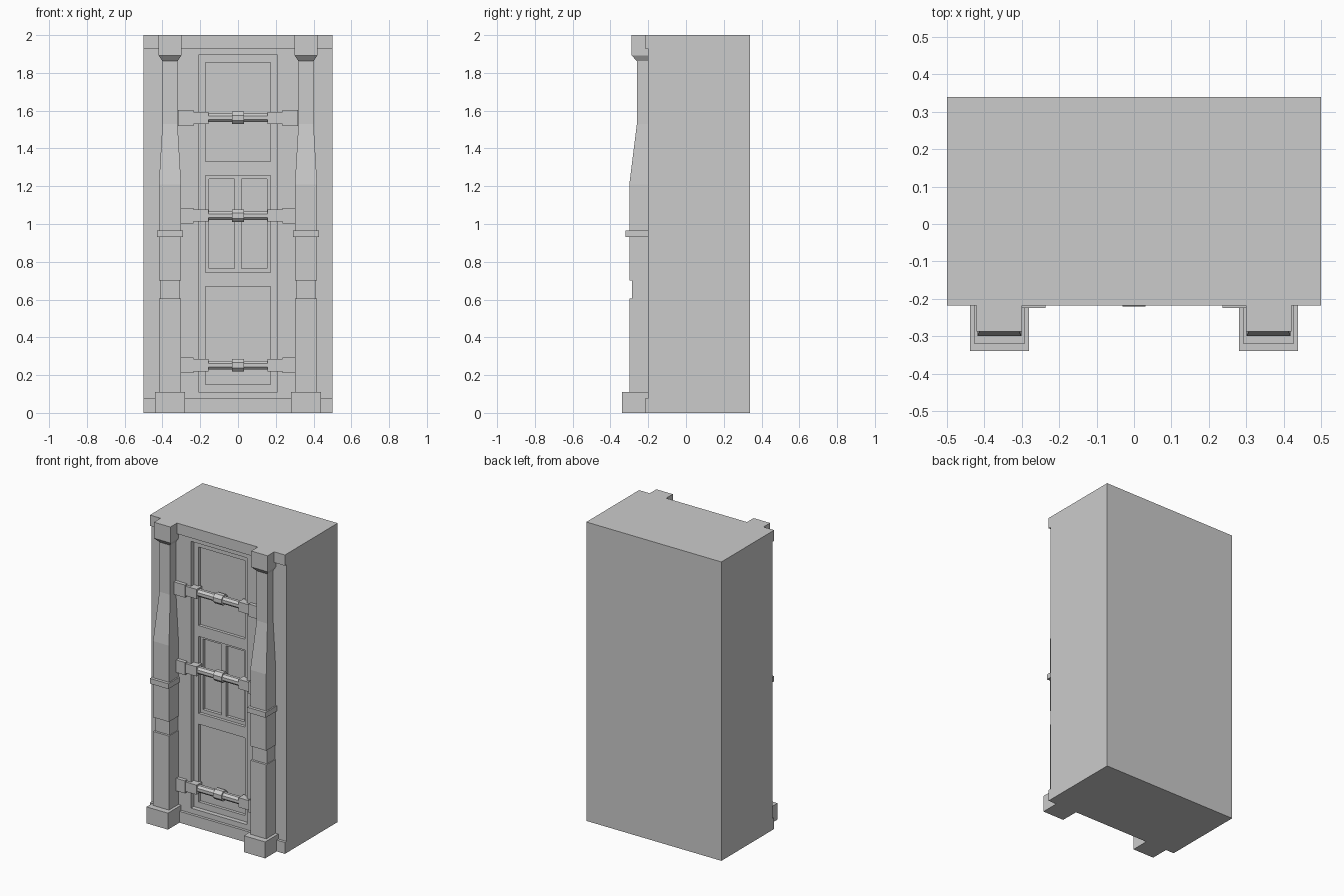
import bpy, bmesh, math

if "Cube" in bpy.data.objects:
    bpy.data.objects.remove(bpy.data.objects["Cube"])


def finish(bm, name, mirror=False):
    bmesh.ops.recalc_face_normals(bm, faces=bm.faces)
    me = bpy.data.meshes.new(name)
    bm.to_mesh(me)
    bm.free()
    ob = bpy.data.objects.new(name, me)
    bpy.context.collection.objects.link(ob)
    if mirror:
        ob.modifiers.new("Mirror", 'MIRROR')
    return ob


def box(name, x, y, z, mirror=False):
    bm = bmesh.new()
    bmesh.ops.create_cube(bm, size=1)
    for v in bm.verts:
        for i, r in enumerate((x, y, z)):
            v.co[i] = r[0] if v.co[i] < 0 else r[1]
    return finish(bm, name, mirror)


def rod(name, half, radius, y, z, sides):
    # horizontal prism along x with flat front face
    bm = bmesh.new()
    rings = []
    r = radius / math.cos(math.pi / sides)
    for x in (-half, half):
        rings.append([bm.verts.new((x, y + r * math.cos(a), z + r * math.sin(a)))
                      for a in (2 * math.pi * (i + 0.5) / sides for i in range(sides))])
    for i in range(sides):
        j = (i + 1) % sides
        bm.faces.new((rings[0][i], rings[0][j], rings[1][j], rings[1][i]))
    bm.faces.new(rings[0])
    bm.faces.new(rings[1])
    return finish(bm, name)


# Cabinet body, with the door and its panels cut into the front
body = box("cabinet_body", (-0.5, 0.5), (-0.2, 0.34), (0, 2))
DOOR, PANEL, PANE = -0.17, -0.15, -0.13
recesses = [
    ("door", (-0.208, 0.208), (0.11, 1.895), DOOR),
    ("upper_panel", (-0.172, 0.172), (1.33, 1.855), PANEL),
    ("middle_panel", (-0.172, 0.172), (0.742, 1.257), PANEL),
    ("lower_panel", (-0.172, 0.172), (0.15, 0.67), PANEL),
    ("left_pane", (-0.153, -0.018), (0.765, 1.237), PANE),
    ("right_pane", (0.018, 0.153), (0.765, 1.237), PANE),
]
cutters = []
for name, x, z, depth in recesses:
    cutter = box(name + "_cutter", x, (-0.4, depth), z)
    cutter.hide_render = True
    mod = body.modifiers.new(name, 'BOOLEAN')
    mod.operation = 'DIFFERENCE'
    mod.solver = 'EXACT'
    mod.object = cutter
    cutters.append(cutter)
bpy.context.view_layer.objects.active = body
for mod in list(body.modifiers):
    bpy.ops.object.modifier_apply(modifier=mod.name)
for cutter in cutters:
    bpy.data.objects.remove(cutter)

# Top and bottom trim strips
box("top_trim", (-0.5, 0.5), (-0.218, -0.2), (1.928, 2))
box("bottom_trim", (-0.5, 0.5), (-0.218, -0.2), (0, 0.076))

# Pillars: stacked rectangular sections (height, half width, front y)
sections = [
    (0, 0.079, -0.34), (0.11, 0.079, -0.34), (0.11, 0.059, -0.30),
    (0.605, 0.059, -0.30), (0.605, 0.054, -0.285), (0.70, 0.054, -0.285),
    (0.70, 0.059, -0.30), (0.93, 0.059, -0.30), (0.93, 0.068, -0.32),
    (0.965, 0.068, -0.32), (0.965, 0.059, -0.30), (1.21, 0.059, -0.30),
    (1.53, 0.04, -0.26), (1.862, 0.04, -0.26), (1.893, 0.061, -0.288),
    (2, 0.061, -0.288),
]
bm = bmesh.new()
previous = None
for z, w, front in sections:
    ring = [bm.verts.new(p) for p in ((0.36 - w, -0.2, z), (0.36 - w, front, z),
                                      (0.36 + w, front, z), (0.36 + w, -0.2, z))]
    if previous:
        for i in range(4):
            j = (i + 1) % 4
            bm.faces.new((previous[i], previous[j], ring[j], ring[i]))
    else:
        bm.faces.new(ring)
    previous = ring
bm.faces.new(previous)
finish(bm, "pillars", mirror=True)

# Three locking bars across the door
for tag, z in (("upper", 1.562), ("middle", 1.044), ("lower", 0.252)):
    rod(tag + "_bar", 0.2, 0.023, -0.188, z, 8)
    rod(tag + "_bar_knob", 0.031, 0.033, -0.187, z, 8)
    box(tag + "_bar_clamps", (0.155, 0.237), (-0.217, -0.16), (z - 0.032, z + 0.032), True)
    box(tag + "_bar_brackets", (0.236, 0.318), (-0.224, -0.19), (z - 0.042, z + 0.042), True)
